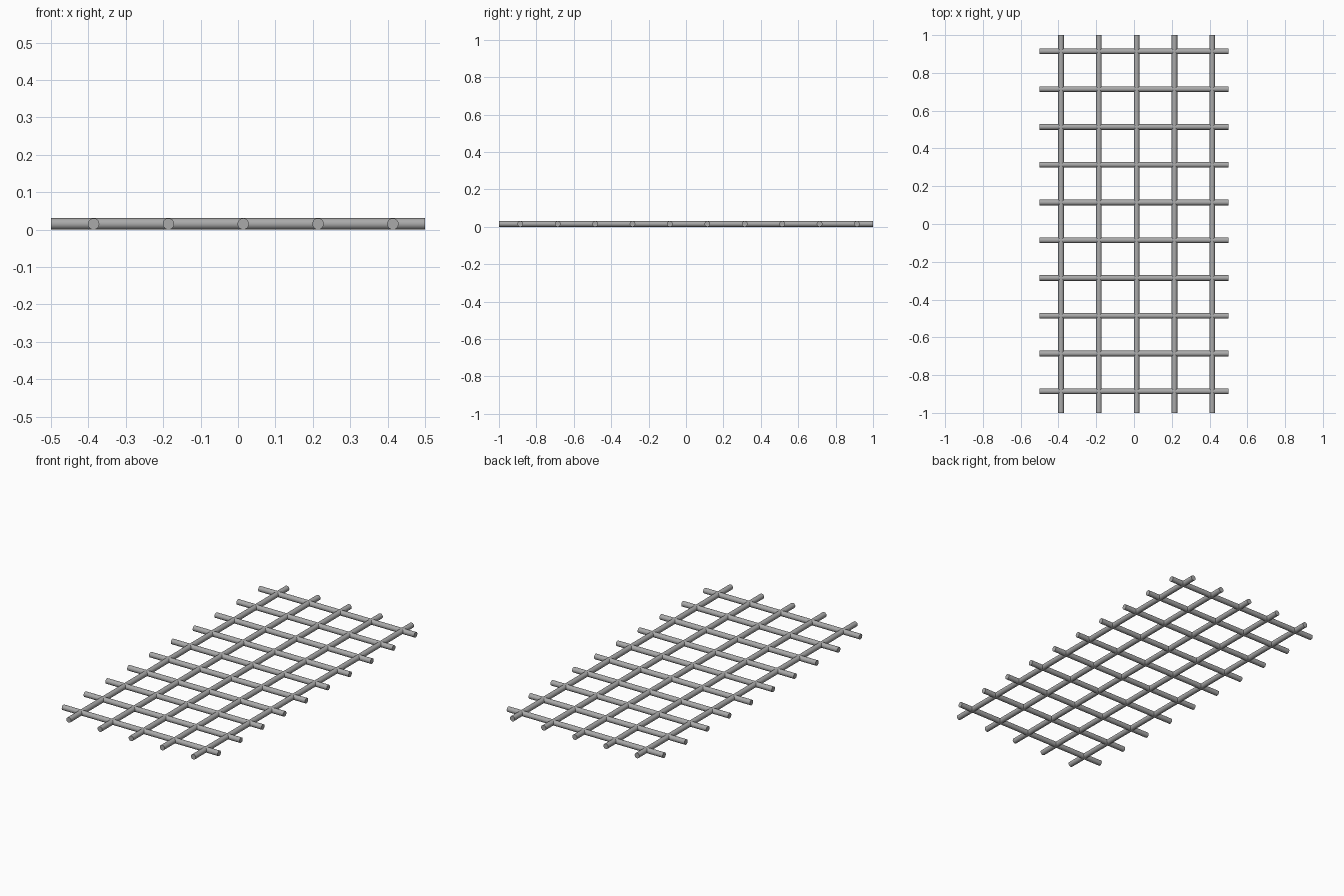
import bpy
import math

cube = bpy.data.objects.get("Cube")
if cube:
    bpy.data.objects.remove(cube, do_unlink=True)

RADIUS = 0.0152
SPACING = 0.2

steel = bpy.data.materials.new("steel_grey")
steel.use_nodes = True
colour = (0.4, 0.4, 0.4, 1)
steel.diffuse_color = colour
steel.node_tree.nodes["Principled BSDF"].inputs["Base Color"].default_value = colour


def bar(name, length, location, rotation):
    """Round bar lying flat, with sharp-edged end caps."""
    bpy.ops.mesh.primitive_cylinder_add(
        vertices=32, radius=RADIUS, depth=length, location=location, rotation=rotation)
    obj = bpy.context.object
    obj.name = name
    obj.data.materials.append(steel)
    bpy.ops.object.shade_smooth_by_angle(angle=math.radians(40))


# Long bars running front to back
for i in range(5):
    bar(f"long_bar_{i + 1}", 2, (-0.386 + i * SPACING, 0, RADIUS), (math.pi / 2, 0, 0))

# Cross bars running side to side
for i in range(10):
    bar(f"cross_bar_{i + 1}", 1, (0, -0.886 + i * SPACING, RADIUS), (0, math.pi / 2, 0))
